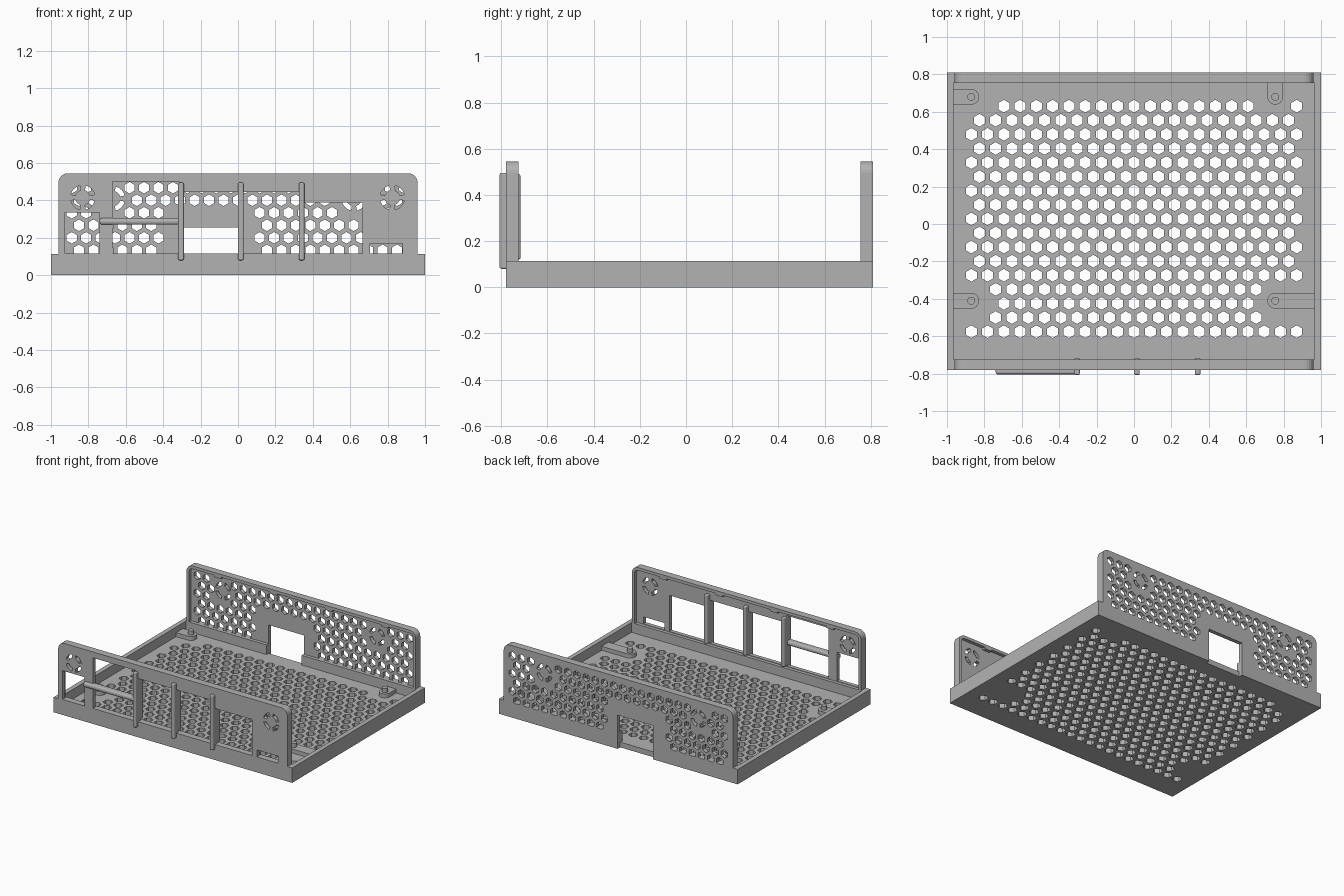
import bpy
import bmesh
from math import cos, sin, pi, radians, hypot
from mathutils import Matrix

if "Cube" in bpy.data.objects:
    bpy.data.objects.remove(bpy.data.objects["Cube"])

grey = bpy.data.materials.new("plain_grey")
grey.use_nodes = True
grey.diffuse_color = (0.45, 0.45, 0.45, 1)
grey.node_tree.nodes["Principled BSDF"].inputs["Base Color"].default_value = grey.diffuse_color


def add_object(name, mesh):
    obj = bpy.data.objects.new(name, mesh)
    bpy.context.scene.collection.objects.link(obj)
    mesh.materials.clear()
    mesh.materials.append(grey)
    return obj


def box(name, x, y, z, bevel=0):
    """Box from (low, high) spans, optionally with rounded edges."""
    bm = bmesh.new()
    spans = (x, y, z)
    size = Matrix.Diagonal([b - a for a, b in spans] + [1])
    centre = Matrix.Translation([(a + b) / 2 for a, b in spans])
    bmesh.ops.create_cube(bm, size=1, matrix=centre @ size)
    if bevel:
        bmesh.ops.bevel(bm, geom=bm.edges[:], offset=bevel, segments=3,
                        profile=0.5, affect='EDGES')
    mesh = bpy.data.meshes.new(name)
    bm.to_mesh(mesh)
    bm.free()
    return add_object(name, mesh)


def plate(name, outline, holes, low, high, upright=False):
    """Filled outline with holes, extruded along z, or along y if upright."""
    curve = bpy.data.curves.new(name + "_profile", 'CURVE')
    curve.dimensions = '2D'
    curve.fill_mode = 'BOTH'
    curve.extrude = (high - low) / 2
    for loop in [outline] + holes:
        spline = curve.splines.new('POLY')
        spline.points.add(len(loop) - 1)
        for point, (u, v) in zip(spline.points, loop):
            point.co = (u, v, 0, 1)
        spline.use_cyclic_u = True
    temp = bpy.data.objects.new(name + "_profile", curve)
    bpy.context.scene.collection.objects.link(temp)
    bpy.context.view_layer.update()
    graph = bpy.context.evaluated_depsgraph_get()
    mesh = bpy.data.meshes.new_from_object(temp.evaluated_get(graph))
    mesh.name = name
    bpy.data.objects.remove(temp)
    middle = (low + high) / 2
    if upright:
        mesh.transform(Matrix.Translation((0, middle, 0)) @ Matrix.Rotation(pi / 2, 4, 'X'))
    else:
        mesh.transform(Matrix.Translation((0, 0, middle)))
    bm = bmesh.new()
    bm.from_mesh(mesh)
    bmesh.ops.remove_doubles(bm, verts=bm.verts[:], dist=0.0001)
    bmesh.ops.recalc_face_normals(bm, faces=bm.faces[:])
    for face in bm.faces:
        face.smooth = False
    bm.to_mesh(mesh)
    bm.free()
    return add_object(name, mesh)


def rect(x0, x1, y0, y1):
    return [(x0, y0), (x1, y0), (x1, y1), (x0, y1)]


def arc(cx, cy, r, start, end, steps=6):
    angles = [radians(start + (end - start) * i / steps) for i in range(steps + 1)]
    return [(cx + r * cos(a), cy + r * sin(a)) for a in angles]


def hexagon(x, y, r):
    return arc(x, y, r, 30, 330, 5)


def vent(x, z):
    """Four curved slots around a disc."""
    return [arc(x, z, 0.066, q + 14, q + 76) + arc(x, z, 0.041, q + 74, q + 16)
            for q in range(0, 360, 90)]


def lattice(pitch, top, rows, limit, r, odd_first, keep):
    """Staggered hexagons that pass the keep rule."""
    holes = []
    for row in range(rows):
        shift = 0.5 if (row % 2 == 0) == odd_first else 0
        y = top - row * pitch * 0.866
        for i in range(-14, 15):
            x = (i + shift) * pitch
            if abs(x) < limit and keep(x, y):
                holes.append(hexagon(x, y, r))
    return holes


FLOOR, RIM, TOP = 0.04, 0.113, 0.545
FRONT, BACK, DEPTH, SKIN = -0.78, 0.81, 0.055, 0.03


# Perforated floor, left solid around the mounting pads
def floor_keep(x, y):
    low_row = -0.53 < y < -0.32
    high_row = y > 0.6
    if x < -0.75:
        return not (low_row or high_row)
    return not (low_row and x > 0.66 or high_row and 0.66 < x < 0.84)


plate("floor", rect(-0.965, 0.965, FRONT + DEPTH, BACK - DEPTH),
      lattice(0.087, 0.63, 17, 0.9, 0.034, False, floor_keep), 0, FLOOR)

# Low tray walls, with a gap at the back for the socket cutout
GAP = (-0.29, 0.005)
for side, s in (("right", -1), ("left", 1)):
    xs = sorted((s * 0.965, s))
    box(side + "_tray_wall", xs, (FRONT, BACK), (0, RIM))
box("front_tray_wall", (-0.965, 0.965), (FRONT, FRONT + DEPTH), (0, RIM))
box("back_tray_wall_right", (-0.965, GAP[0]), (BACK - DEPTH, BACK), (0, RIM))
box("back_tray_wall_left", (GAP[1], 0.965), (BACK - DEPTH, BACK), (0, RIM))
box("socket_sill", GAP, (BACK - DEPTH, BACK - SKIN), (0, FLOOR))


# Upright panels with rounded top corners
def panel_outline(inset, bottom):
    w, t, r = 0.96 - inset, TOP - inset, 0.05 - inset
    return ([(w, bottom)] + arc(w - r, t - r, r, 0, 90)
            + arc(r - w, t - r, r, 90, 180) + [(-w, bottom)])


front_holes = [
    rect(-0.925, -0.74, 0.117, 0.335),
    rect(-0.67, -0.315, 0.117, 0.5),
    rect(-0.295, 0.005, 0.117, 0.445),
    rect(0.025, 0.33, 0.117, 0.445),
    rect(0.35, 0.665, 0.117, 0.39),
    rect(0.705, 0.88, 0.117, 0.17),
] + vent(-0.83, 0.415) + vent(0.825, 0.415)
plate("front_panel", panel_outline(0, RIM), front_holes, FRONT, FRONT + SKIN, True)

BACK_VENTS = ((-0.67, 0.41), (0.62, 0.41))


def back_keep(x, z):
    clear = all(hypot(x - vx, z - vz) > 0.1 for vx, vz in BACK_VENTS)
    return clear and not (z < 0.36 and -0.4 < x < 0.1)


notch = [(GAP[0], RIM), (GAP[0], 0.255), (GAP[1], 0.255), (GAP[1], RIM)]
back_holes = lattice(0.0773, 0.468, 6, 0.91, 0.031, True, back_keep)
for vx, vz in BACK_VENTS:
    back_holes += vent(vx, vz)
plate("back_panel", panel_outline(0, RIM) + notch, back_holes, BACK - SKIN, BACK, True)

# Inner lip round the edge of each panel, with small catches under the top
for name, low, high in (("front", FRONT + SKIN, FRONT + DEPTH),
                        ("back", BACK - DEPTH, BACK - SKIN)):
    lip = panel_outline(0, RIM) + panel_outline(0.022, RIM)[::-1]
    plate(name + "_lip", lip, [], low, high, True)
    for i, x in enumerate((-0.7, -0.23, 0.23, 0.7)):
        box(f"{name}_catch_{i + 1}", (x - 0.03, x + 0.03), (low, high), (0.51, 0.524))

# Rounded upright bars and the cross bar on the front
for i, x in enumerate((-0.305, 0.015, 0.34)):
    xs = (x - 0.015, x + 0.015)
    box(f"front_bar_{i + 1}", xs, (-0.807, -0.75), (0.08, 0.495), 0.008)
    box(f"front_bar_inner_{i + 1}", xs, (-0.77, -0.717), (0.12, 0.49), 0.008)
box("front_cross_bar", (-0.74, -0.305), (-0.805, -0.755), (0.27, 0.306), 0.015)

# Mounting pads running out to the nearest wall, each with a peg
for name, x, y, turn, reach in (
        ("back_right", -0.87, 0.68, 180, 0.097), ("back_left", 0.755, 0.68, 90, 0.077),
        ("front_right", -0.87, -0.41, 180, 0.097), ("front_left", 0.755, -0.41, 0, 0.212)):
    r = 0.042
    shape = arc(0, 0, r, 90, 270, 12) + [(reach, -r), (reach, r)]
    c, s = cos(radians(turn)), sin(radians(turn))
    plate(name + "_pad", [(x + c * u - s * v, y + s * u + c * v) for u, v in shape],
          [], FLOOR, 0.07)
    plate(name + "_peg", arc(x, y, 0.021, 0, 345, 23), [], 0.07, 0.1)
